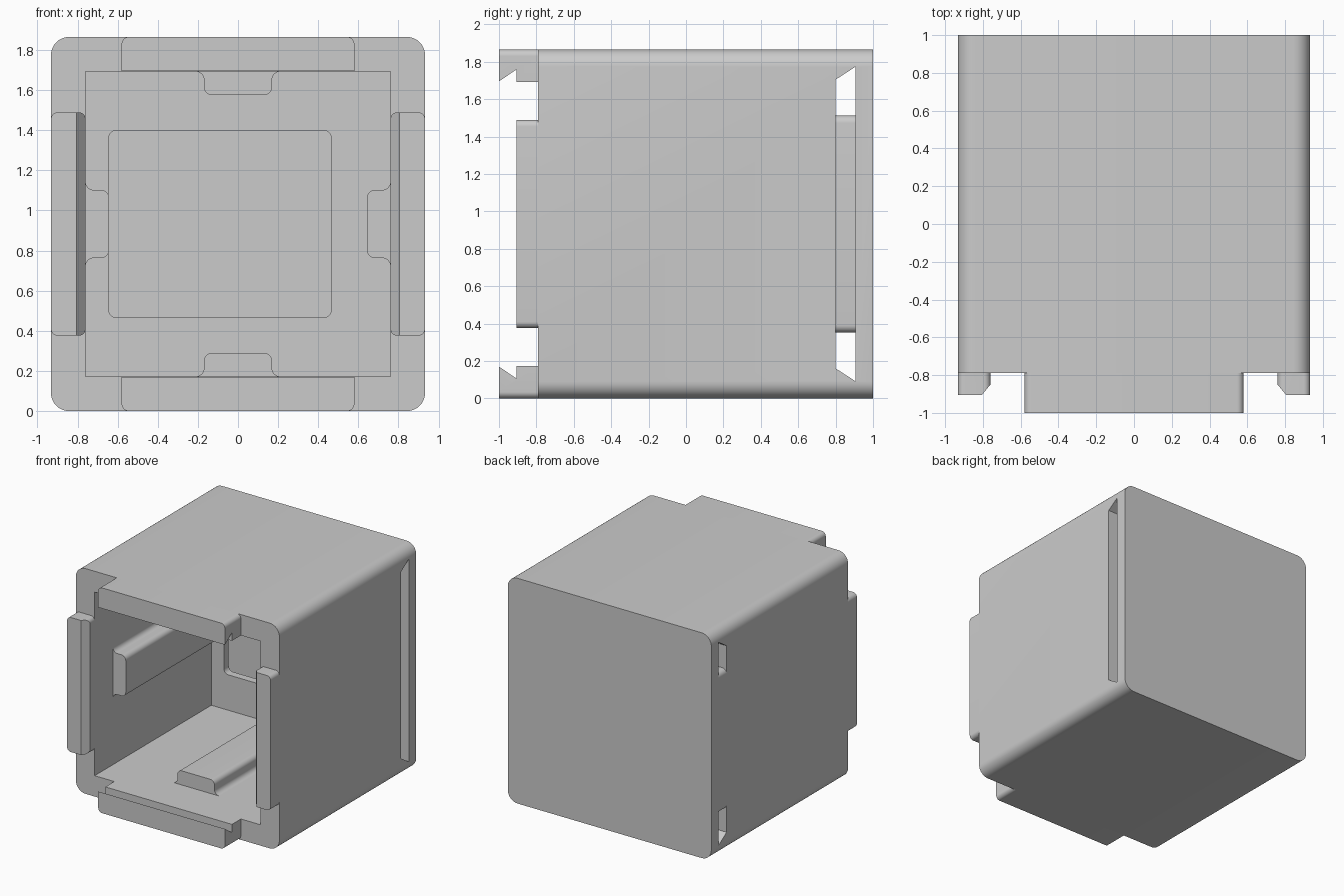
import bpy, bmesh, math
from mathutils import Vector

cube = bpy.data.objects.get("Cube")
if cube:
    bpy.data.objects.remove(cube, do_unlink=True)

R = 0.9325        # half width of the box, also the height of its centre
INNER = 0.76      # half width of the cavity
FRONT = -0.79     # rim plane
BACK_WALL = 0.737
SLOT = (0.80, 0.905)

grey = bpy.data.materials.new("plain grey")
grey.use_nodes = True
grey.diffuse_color = (0.6, 0.6, 0.6, 1)
grey.node_tree.nodes["Principled BSDF"].inputs["Base Color"].default_value = (0.6, 0.6, 0.6, 1)


def fillet(corners, steps=8):
    """Round the (u, v, radius) corners of a polygon."""
    out = []
    for i, (u, v, r) in enumerate(corners):
        p = Vector((u, v))
        if r == 0:
            out.append(p)
            continue
        d1 = (Vector(corners[i - 1][:2]) - p).normalized()
        d2 = (Vector(corners[(i + 1) % len(corners)][:2]) - p).normalized()
        half = d1.angle(d2) / 2
        centre = p + (d1 + d2).normalized() * (r / math.sin(half))
        start = p + d1 * (r / math.tan(half)) - centre
        end = p + d2 * (r / math.tan(half)) - centre
        first = math.atan2(start.y, start.x)
        sweep = math.remainder(math.atan2(end.y, end.x) - first, math.tau)
        for k in range(steps + 1):
            a = first + sweep * k / steps
            out.append(centre + Vector((math.cos(a), math.sin(a))) * r)
    return out


def rect(u0, u1, v0, v1, r=0.0):
    return [(u0, v0, r), (u1, v0, r), (u1, v1, r), (u0, v1, r)]


def prism(name, corners, axis, a, b, turn=0, bevel_plane=None):
    """Extrude a profile along x or y; turn spins it about the box's long axis."""
    bm = bmesh.new()
    verts = []
    for p in fillet(corners):
        verts.append(bm.verts.new((p.x, a, p.y) if axis == "Y" else (a, p.x, p.y)))
    face = bm.faces.new(verts)
    new = bmesh.ops.extrude_face_region(bm, geom=[face], use_keep_orig=True)["geom"]
    move = (0, b - a, 0) if axis == "Y" else (b - a, 0, 0)
    bmesh.ops.translate(bm, vec=move, verts=[g for g in new if isinstance(g, bmesh.types.BMVert)])
    if bevel_plane:
        geom = bm.verts[:] + bm.edges[:] + bm.faces[:]
        cut = bmesh.ops.bisect_plane(bm, geom=geom, plane_co=bevel_plane[0],
                                     plane_no=bevel_plane[1], clear_outer=True)["geom_cut"]
        bmesh.ops.holes_fill(bm, edges=[g for g in cut if isinstance(g, bmesh.types.BMEdge)])
    bmesh.ops.recalc_face_normals(bm, faces=bm.faces)
    mesh = bpy.data.meshes.new(name)
    bm.to_mesh(mesh)
    bm.free()
    mesh.materials.append(grey)
    obj = bpy.data.objects.new(name, mesh)
    obj.location.z = R
    obj.rotation_euler.y = turn
    bpy.context.collection.objects.link(obj)
    return obj


def activate(obj):
    bpy.ops.object.select_all(action="DESELECT")
    obj.select_set(True)
    bpy.context.view_layer.objects.active = obj


def carve(obj, cutter):
    activate(obj)
    mod = obj.modifiers.new("cut", "BOOLEAN")
    mod.operation = "DIFFERENCE"
    mod.solver = "EXACT"
    mod.object = cutter
    bpy.ops.object.modifier_apply(modifier=mod.name)
    bpy.data.objects.remove(cutter, do_unlink=True)


parts = []

# Box shell: cavity, window in the inner back wall, dovetail slot behind it
body = prism("box_body", rect(-R, R, -R, R, 0.09), "Y", FRONT, 1.0)
carve(body, prism("cavity_cutter", rect(-INNER, INNER, -INNER, INNER), "Y", -0.9, BACK_WALL))
dovetail = [(SLOT[0], -0.772, 0), (SLOT[1], -0.84, 0), (SLOT[1], 0.84, 0), (SLOT[0], 0.772, 0)]
carve(body, prism("slot_cutter", dovetail, "X", -1.1, 1.1))
carve(body, prism("window_cutter", rect(-0.645, 0.465, -0.467, 0.467, 0.04), "Y", 0.70, 0.85))
parts.append(body)

# Stop block closing the middle of the slot on one side
parts.append(prism("slot_stop", rect(-R, -INNER, -0.58, 0.58, 0.04), "Y", *SLOT))

# Guide rails on the four inner walls, flared at the base
rail = [(-0.215, -INNER, 0), (-0.17, -INNER, 0.04), (-0.17, -0.643, 0.04),
        (0.17, -0.643, 0.04), (0.17, -INNER, 0.04), (0.215, -INNER, 0)]
for i, side in enumerate(("bottom", "right", "top", "left")):
    parts.append(prism(side + "_rail", rail, "Y", -0.55, BACK_WALL, turn=i * math.pi / 2))

# Hooked tabs above and below the opening
hook = [(-0.58, INNER, 0), (0.58, INNER, 0), (0.58, R, 0.035), (-0.58, R, 0.035)]
notch = [(-1.06, 0.721, 0), (-0.907, 0.826, 0), (-0.907, 0.721, 0)]
for side, turn in (("top", 0), ("bottom", math.pi)):
    tab = prism(side + "_hook_tab", hook, "Y", -1.0, FRONT, turn)
    # A half turn about y keeps the notch on the inner face
    carve(tab, prism("notch_cutter", notch, "X", -0.7, 0.7, turn))
    parts.append(tab)

# Side tabs with a chamfered inner edge
for side, turn in (("right", 0), ("left", math.pi)):
    parts.append(prism(side + "_side_tab", rect(-R, -INNER, -0.557, 0.557, 0.035), "Y",
                       -0.905, FRONT, turn, ((-0.805, -0.905, 0), (0.055, -0.045, 0))))

for part in parts:
    activate(part)
    bpy.ops.object.shade_smooth_by_angle(angle=math.radians(30))
